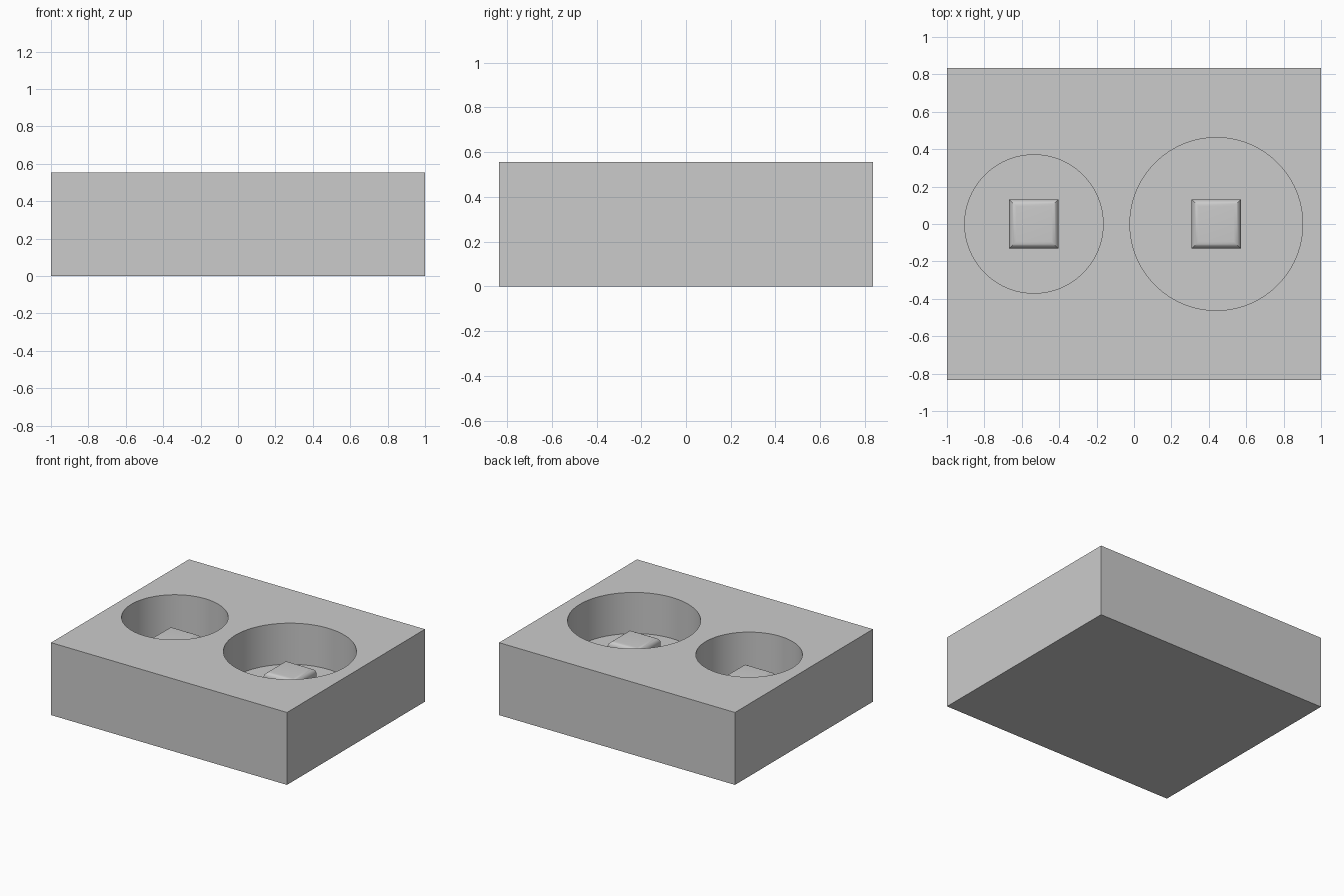
import bpy
import bmesh
import math

default = bpy.data.objects.get("Cube")
if default:
    bpy.data.objects.remove(default)

SIZE = (2.0, 1.67, 0.555)
DEPTH = 0.315          # depth of both wells
POST_HALF = 0.132
POST_HEIGHT = 0.17
FILLET = 0.038
WELLS = {"small": (-0.535, 0.37), "large": (0.44, 0.462)}   # centre x, radius
FLOOR = SIZE[2] - DEPTH

# Material
grey = bpy.data.materials.new("light_grey")
grey.use_nodes = True
colour = (0.6, 0.6, 0.6, 1)
grey.diffuse_color = colour
grey.node_tree.nodes["Principled BSDF"].inputs["Base Color"].default_value = colour


def activate(obj):
    bpy.ops.object.select_all(action="DESELECT")
    obj.select_set(True)
    bpy.context.view_layer.objects.active = obj


def smooth(obj):
    activate(obj)
    bpy.ops.object.shade_smooth_by_angle(angle=math.radians(30))


def box(name, size, x, bottom):
    bpy.ops.mesh.primitive_cube_add(size=1, location=(x, 0, bottom + size[2] / 2))
    obj = bpy.context.object
    obj.name = name
    obj.scale = size
    bpy.ops.object.transform_apply(location=False, rotation=False, scale=True)
    obj.data.materials.append(grey)
    return obj


# Block with two round wells sunk into its top
block = box("block", SIZE, 0, 0)
for name, (x, radius) in WELLS.items():
    height = DEPTH + 0.1
    bpy.ops.mesh.primitive_cylinder_add(vertices=96, radius=radius, depth=height,
                                        location=(x, 0, FLOOR + height / 2))
    cutter = bpy.context.object
    cutter.name = name + "_well_cutter"
    cutter.hide_render = True
    cutter.data.materials.append(grey)
    cut = block.modifiers.new("well", "BOOLEAN")
    cut.operation = "DIFFERENCE"
    cut.solver = "EXACT"
    cut.object = cutter
    activate(block)
    bpy.ops.object.modifier_apply(modifier=cut.name)
    bpy.data.objects.remove(cutter)
smooth(block)

# Square post with a rounded rim standing in each well
for name, (x, radius) in WELLS.items():
    post = box(name + "_well_post", (2 * POST_HALF, 2 * POST_HALF, POST_HEIGHT), x, FLOOR)
    bm = bmesh.new()
    bm.from_mesh(post.data)
    rim = [e for e in bm.edges if all(v.co.z > 0 for v in e.verts)]
    bmesh.ops.bevel(bm, geom=rim, offset=FILLET, segments=8, profile=0.5,
                    affect="EDGES")
    bm.to_mesh(post.data)
    bm.free()
    smooth(post)
